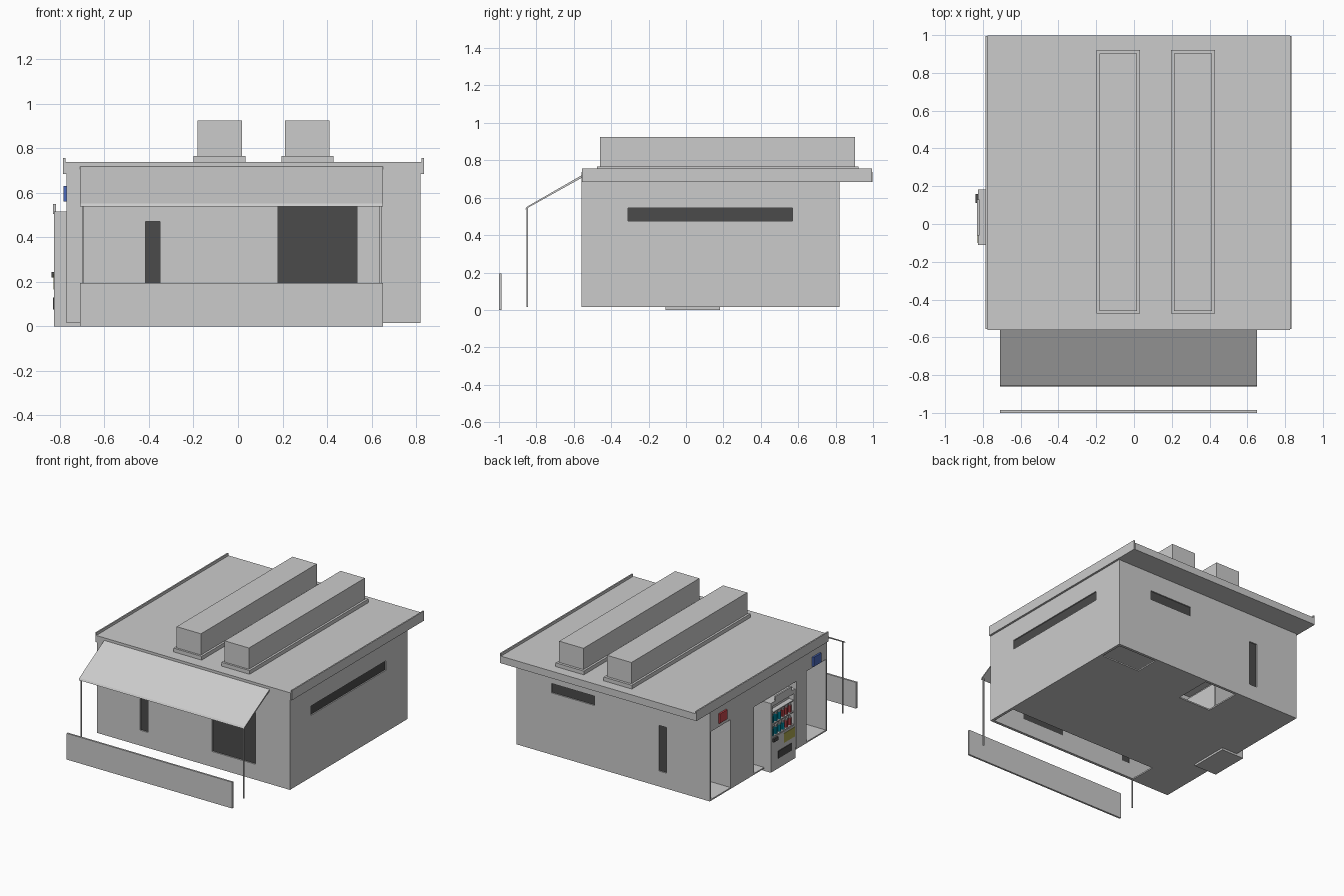
import bpy, math

if "Cube" in bpy.data.objects:
    bpy.data.objects.remove(bpy.data.objects["Cube"])


def material(name, r, g, b):
    m = bpy.data.materials.new(name)
    m.diffuse_color = (r, g, b, 1)
    m.use_nodes = True
    m.node_tree.nodes["Principled BSDF"].inputs["Base Color"].default_value = m.diffuse_color
    return m


DARK = material("dark_glass", 0.07, 0.07, 0.07)
RED = material("red", 0.55, 0.06, 0.07)
BLUE = material("blue", 0.07, 0.14, 0.5)
CYAN = material("cyan", 0.0, 0.35, 0.5)
YELLOW = material("yellow", 0.4, 0.38, 0.08)


def box(name, x, y, z, mat=None):
    """Box given as (min, max) on each axis."""
    bpy.ops.mesh.primitive_cube_add(size=1, location=[sum(r) / 2 for r in (x, y, z)])
    o = bpy.context.object
    o.scale = [r[1] - r[0] for r in (x, y, z)]
    bpy.ops.object.transform_apply(location=False, rotation=False, scale=True)
    o.name = name
    if mat:
        o.data.materials.append(mat)
    return o


def cut(target, x, y, z):
    """Cut a box out of the target and discard the cutter."""
    cutter = box("cutter", x, y, z)
    cutter.hide_render = True
    mod = target.modifiers.new("cut", 'BOOLEAN')
    mod.operation = 'DIFFERENCE'
    mod.solver = 'EXACT'
    mod.object = cutter
    bpy.context.view_layer.objects.active = target
    bpy.ops.object.modifier_apply(modifier=mod.name)
    bpy.data.objects.remove(cutter, do_unlink=True)


# hollow building shell
walls = box("building_walls", (-0.77, 0.82), (-0.56, 0.82), (0.015, 0.69))
cut(walls, (-0.755, 0.805), (-0.545, 0.805), (0.025, 0.675))

# windows on front, back and right: hole plus inset pane
FRONT, BACK, RIGHT = (-0.6, -0.53), (0.79, 0.86), (0.79, 0.86)
windows = [
    ("front_narrow_window", (-0.415, -0.35), FRONT, (0.13, 0.47)),
    ("front_wide_window", (0.18, 0.535), FRONT, (0.13, 0.55)),
    ("back_narrow_window", (-0.415, -0.35), BACK, (0.13, 0.47)),
    ("back_wide_window", (0.18, 0.535), BACK, (0.475, 0.545)),
    ("right_slit_window", RIGHT, (-0.31, 0.57), (0.475, 0.545)),
]
for name, x, y, z in windows:
    cut(walls, x, y, z)
    if x is RIGHT:
        x = (0.806, 0.811)
    elif y is FRONT:
        y = (-0.551, -0.546)
    else:
        y = (0.806, 0.811)
    box(name, x, y, z, DARK)

# left doorways and vending alcove opening
for y, top in (((-0.545, -0.32), 0.55), ((0.575, 0.805), 0.53), ((-0.2, 0.3), 0.52)):
    cut(walls, (-0.8, -0.74), y, (0.025, top))

# openings in the floor
for x, y in (((-0.45, 0.8), (-0.54, -0.34)), ((-0.24, 0.03), (0.52, 0.8)),
             ((0.48, 0.8), (0.62, 0.8))):
    cut(walls, x, y, (0.0, 0.04))

# inner partitions by the doorways
for name, y in (("front_partition", (-0.32, -0.305)), ("back_partition", (0.56, 0.575))):
    box(name, (-0.76, -0.25), y, (0.02, 0.68))

# alcove lining
box("alcove_back", (-0.62, -0.605), (-0.215, 0.315), (0.02, 0.535))
box("alcove_ceiling", (-0.758, -0.606), (-0.214, 0.314), (0.52, 0.534))
for i, y in enumerate(((-0.215, -0.2), (0.3, 0.315))):
    box(f"alcove_side_{i}", (-0.758, -0.61), y, (0.02, 0.53))

# roof slab and raised side trims
box("roof_slab", (-0.775, 0.825), (-0.56, 0.998), (0.685, 0.738))
for i, x in enumerate(((-0.785, -0.775), (0.825, 0.835))):
    box(f"roof_trim_{i}", x, (-0.555, 0.995), (0.685, 0.757))

# two long roof vents on bases
for i, x in enumerate((-0.083, 0.312)):
    box(f"roof_vent_base_{i}", (x - 0.116, x + 0.116), (-0.475, 0.922), (0.73, 0.766))
    box(f"roof_vent_{i}", (x - 0.1, x + 0.1), (-0.46, 0.903), (0.76, 0.924))

# sloping awning from a side profile
profile = [(-0.558, 0.72), (-0.852, 0.551), (-0.86, 0.538), (-0.558, 0.706)]
n = len(profile)
verts = [(x, y, z) for x in (-0.71, 0.652) for y, z in profile]
faces = [tuple(range(n)), tuple(reversed(range(n, 2 * n)))]
faces += [(i, i + n, (i + 1) % n + n, (i + 1) % n) for i in range(n)]
mesh = bpy.data.meshes.new("awning")
mesh.from_pydata(verts, [], faces)
bpy.context.collection.objects.link(bpy.data.objects.new("awning", mesh))

# awning posts and front screen wall
for i, x in enumerate((-0.696, 0.64)):
    box(f"awning_post_{i}", (x - 0.004, x + 0.004), (-0.852, -0.844), (0.015, 0.55))
box("front_screen", (-0.71, 0.652), (-1.0, -0.986), (0.0, 0.195))

# door signs
box("front_door_sign", (-0.783, -0.769), (-0.475, -0.385), (0.56, 0.63), BLUE)
box("back_door_sign", (-0.783, -0.769), (0.63, 0.72), (0.56, 0.63), RED)

# vending machine with a recessed display
machine = box("vending_machine", (-0.826, -0.64), (-0.11, 0.182), (0.0, 0.515))
cut(machine, (-0.85, -0.785), (-0.09, 0.162), (0.25, 0.485))
for i, z in enumerate((0.25, 0.345, 0.43)):
    box(f"display_shelf_{i}", (-0.823, -0.78), (-0.092, 0.164), (z, z + 0.008))

# header panel, order panel, coin box and delivery slot
header = box("header_panel", (-0.83, -0.818), (-0.06, 0.13), (0.505, 0.55))
box("order_panel", (-0.829, -0.82), (-0.1, 0.03), (0.165, 0.235), YELLOW)
box("coin_box", (-0.838, -0.82), (0.11, 0.16), (0.22, 0.245), DARK)
box("delivery_slot", (-0.831, -0.82), (-0.06, 0.1), (0.075, 0.13), DARK)

# drink cans
for row, z in enumerate((0.258, 0.353)):
    for k in range(6):
        y = 0.14 - k * 0.042
        bpy.ops.mesh.primitive_cylinder_add(vertices=10, radius=0.013, depth=0.05,
                                            location=(-0.806, y, z + 0.025))
        can = bpy.context.object
        can.name = f"can_{row}_{k}"
        can.data.materials.append(CYAN if k < 4 - row else RED)
        bpy.ops.mesh.primitive_cylinder_add(vertices=10, radius=0.009, depth=0.012,
                                            location=(-0.806, y, z + 0.056))
        bpy.context.object.name = f"can_lid_{row}_{k}"
